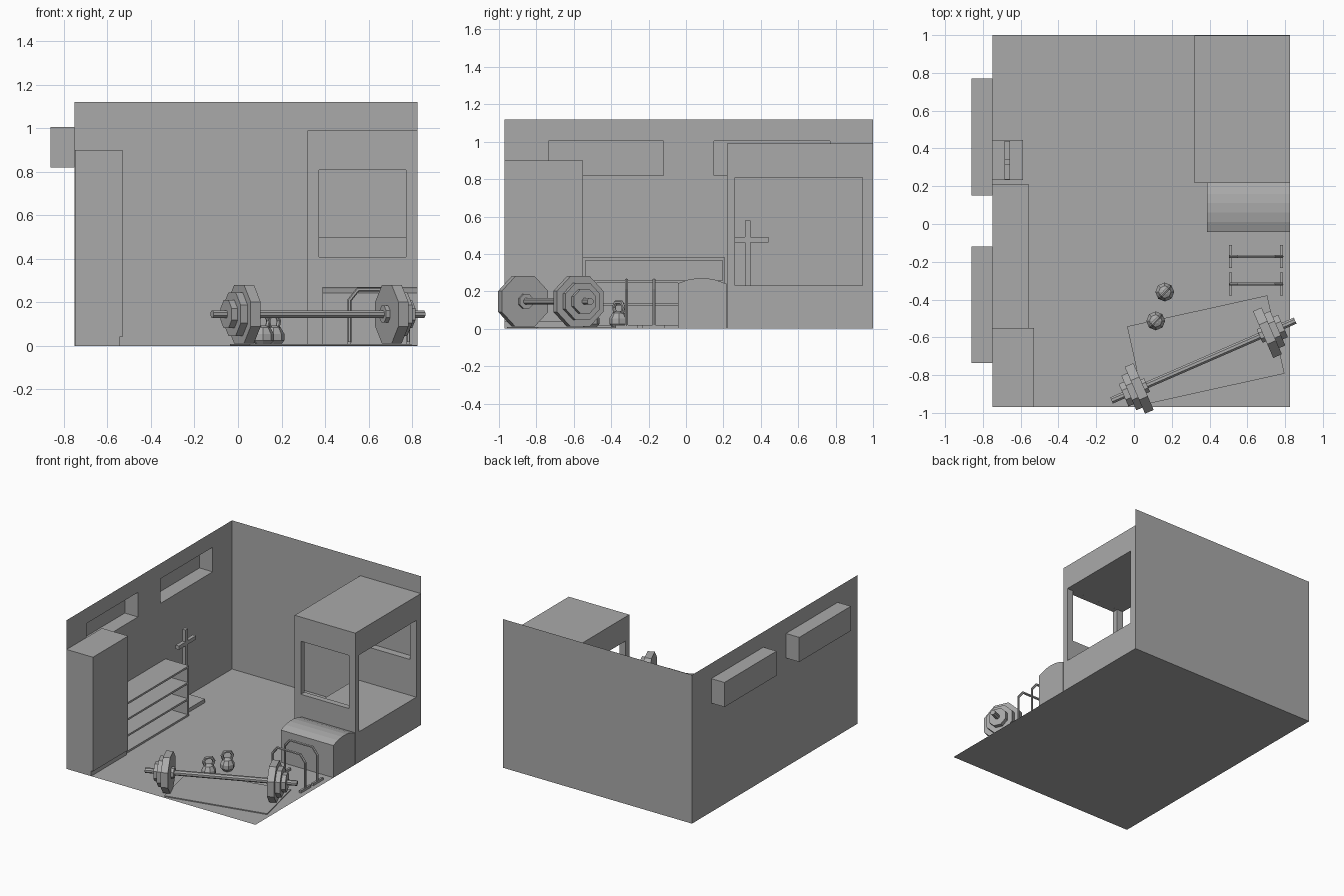
import bpy, bmesh, math
from mathutils import Vector, Matrix

if "Cube" in bpy.data.objects:
    bpy.data.objects.remove(bpy.data.objects["Cube"])

GREY = bpy.data.materials.new("plain_grey")
GREY.diffuse_color = (0.4, 0.4, 0.4, 1)
GREY.use_nodes = True
GREY.node_tree.nodes["Principled BSDF"].inputs["Base Color"].default_value = GREY.diffuse_color


def finish(name, bm, recalc=True):
    if recalc:
        bmesh.ops.recalc_face_normals(bm, faces=bm.faces[:])
    me = bpy.data.meshes.new(name)
    bm.to_mesh(me)
    bm.free()
    me.materials.append(GREY)
    ob = bpy.data.objects.new(name, me)
    bpy.context.collection.objects.link(ob)
    return ob


def add_box(bm, x, y, z):
    size = (x[1] - x[0], y[1] - y[0], z[1] - z[0])
    mid = Vector((sum(x) / 2, sum(y) / 2, sum(z) / 2))
    bmesh.ops.create_cube(bm, size=1, matrix=Matrix.Translation(mid) @ Matrix.Diagonal((*size, 1)))


def boxes(name, *items):
    bm = bmesh.new()
    for it in items:
        add_box(bm, *it)
    return finish(name, bm)


def prism(name, profile, offset):
    """Close a 3D outline and sweep it along offset."""
    bm = bmesh.new()
    face = bm.faces.new([bm.verts.new(p) for p in profile])
    out = bmesh.ops.extrude_face_region(bm, geom=[face])
    bmesh.ops.translate(bm, vec=offset, verts=[v for v in out["geom"] if isinstance(v, bmesh.types.BMVert)])
    return finish(name, bm)


def tube(bm, pts, r, sides=6):
    """Mitred tube through a planar path."""
    pts = [Vector(p) for p in pts]
    dirs = [(b - a).normalized() for a, b in zip(pts, pts[1:])]
    side = dirs[0].cross(dirs[-1] if len(dirs) > 2 and dirs[0].cross(dirs[1]).length < 1e-4 else
                         (dirs[1] if len(dirs) > 1 else dirs[0].orthogonal()))
    side.normalize()
    rings = []
    for i, p in enumerate(pts):
        a, b = dirs[max(i - 1, 0)], dirs[min(i, len(dirs) - 1)]
        t = (a + b).normalized()
        up = t.cross(side) / max(t.dot(a), 0.3)
        rings.append([bm.verts.new(p + r * (math.cos(w) * side + math.sin(w) * up))
                      for w in (2 * math.pi * (k + 0.5) / sides for k in range(sides))])
    for A, B in zip(rings, rings[1:]):
        for k in range(sides):
            bm.faces.new((A[k], A[(k + 1) % sides], B[(k + 1) % sides], B[k]))
    bm.faces.new(rings[0])
    bm.faces.new(rings[-1])


X0, X1, Y0, Y1, H = -0.75, 0.825, -0.97, 1.0, 1.12

# Floor and back wall sheets
bm = bmesh.new()
bm.faces.new([bm.verts.new(p) for p in ((X0, Y0, 0), (X1, Y0, 0), (X1, Y1, 0), (X0, Y1, 0))])
finish("floor", bm, False)
bm = bmesh.new()
bm.faces.new([bm.verts.new(p) for p in ((X0, Y1, 0), (X1, Y1, 0), (X1, Y1, H), (X0, Y1, H))])
finish("back_wall", bm, False)

# Left wall with two window niches pushed outwards
bm = bmesh.new()
ys, zs = (Y0, -0.735, -0.12, 0.15, 0.77, Y1), (0, 0.82, 1.005, H)
grid = [[bm.verts.new((X0, y, z)) for z in zs] for y in ys]
niches = []
for i in range(5):
    for j in range(3):
        f = bm.faces.new((grid[i][j], grid[i + 1][j], grid[i + 1][j + 1], grid[i][j + 1]))
        if j == 1 and i in (1, 3):
            niches.append(f)
for f in niches:
    vs = f.verts[:]
    bm.faces.remove(f)
    out = [bm.verts.new(v.co + Vector((-0.11, 0, 0))) for v in vs]
    bm.faces.new(out)
    for k in range(4):
        n = (k + 1) % 4
        bm.faces.new((vs[k], vs[n], out[n], out[k]))
finish("left_wall", bm, False)

# Tall locker with a recessed plinth
prism("locker", [(-0.749, Y0, 0), (-0.545, Y0, 0), (-0.545, Y0, 0.04), (-0.53, Y0, 0.04),
                 (-0.53, Y0, 0.9), (-0.749, Y0, 0.9)], (0, 0.42, 0))

# Low open shelving
T = 0.014
boxes("shelving", *[((-0.749, -0.555), (-0.55 + T, 0.208 - T), (z, z + T)) for z in (0.002, 0.123, 0.245, 0.366)],
      *[((-0.749, -0.555), (y, y + T), (0.002, 0.38)) for y in (-0.55, 0.208 - T)])

# Cross-shaped stand on a square base
boxes("stand_base", ((-0.749, -0.588), (0.232, 0.446), (0.002, 0.03)))
boxes("stand_cross", ((-0.685, -0.657), (0.315, 0.345), (0.03, 0.58)),
      ((-0.685, -0.657), (0.235, 0.315), (0.462, 0.49)), ((-0.685, -0.657), (0.345, 0.44), (0.462, 0.49)))

# Booth: solid block with openings cut through sides, front and back
booth = boxes("booth", ((0.32, X1), (0.218, 0.999), (0.001, 0.99)))
cuts = [((0.2, 1.0), (0.262, 0.945), (0.23, 0.808)),
        ((0.372, 0.772), (0.1, 0.5), (0.408, 0.8079)),
        ((0.372, 0.772), (0.8, 1.1), (0.5, 0.8079))]
for c in cuts:
    cutter = boxes("booth_cutter", c)
    mod = booth.modifiers.new("opening", "BOOLEAN")
    mod.operation, mod.object, mod.solver = "DIFFERENCE", cutter, "EXACT"
    bpy.context.view_layer.objects.active = booth
    bpy.ops.object.modifier_apply(modifier=mod.name)
    bpy.data.objects.remove(cutter)

# Padded step with a rounded top
top = [(0.217, 0.24), (0.16, 0.261), (0.11, 0.27), (0.06, 0.27), (0.01, 0.262), (-0.043, 0.243)]
prism("padded_step", [(0.387, -0.043, 0.001), (0.387, 0.217, 0.001)] + [(0.387, y, z) for y, z in top],
      (X1 - 0.387, 0, 0))

# Two parallel-bar frames
for n, y in enumerate((-0.172, -0.318)):
    bm = bmesh.new()
    a, b = 0.512, 0.782
    tube(bm, [(a, y, 0.015), (a, y, 0.21), (a + 0.04, y, 0.26), (b - 0.04, y, 0.26), (b, y, 0.21), (b, y, 0.015)], 0.009)
    for x in (a, b):
        add_box(bm, (x - 0.008, x + 0.008), (y - 0.06, y + 0.06), (0.002, 0.02))
    finish(f"bar_frame_{n + 1}", bm)

# Kettlebells: faceted ball with a bent handle
for n, (x, y) in enumerate(((0.163, -0.36), (0.115, -0.513))):
    bm = bmesh.new()
    rings = [(0.03, 0.002), (0.05, 0.025), (0.05, 0.055), (0.033, 0.085), (0.014, 0.094)]
    loops = [[bm.verts.new((r * math.cos(k * math.pi / 4), r * math.sin(k * math.pi / 4), z)) for k in range(8)]
             for r, z in rings]
    for A, B in zip(loops, loops[1:]):
        for k in range(8):
            bm.faces.new((A[k], A[(k + 1) % 8], B[(k + 1) % 8], B[k]))
    bm.faces.new(loops[0])
    bm.faces.new(loops[-1])
    tube(bm, [(-0.025, 0, 0.08), (-0.036, 0, 0.115), (-0.022, 0, 0.14), (0.022, 0, 0.14), (0.036, 0, 0.115),
              (0.025, 0, 0.08)], 0.01)
    bmesh.ops.transform(bm, matrix=Matrix.Translation((x, y, 0)) @ Matrix.Rotation(0.8, 4, "Z"), verts=bm.verts[:])
    finish(f"kettlebell_{n + 1}", bm)

# Barbell lying across the mat, mirrored stacks of octagonal plates
place = Matrix.Translation((0.367, -0.723, 0.146)) @ Matrix.Rotation(math.radians(23.5), 4, "Z")


def disc(bm, a, b, r, sides=8):
    m = place @ Matrix.Translation(((a + b) / 2, 0, 0)) @ Matrix.Rotation(math.pi / 2, 4, "Y") \
        @ Matrix.Rotation(math.pi / sides, 4, "Z")
    bmesh.ops.create_cone(bm, cap_ends=True, segments=sides, radius1=r, radius2=r, depth=b - a, matrix=m)


bm = bmesh.new()
disc(bm, -0.53, 0.53, 0.019)
finish("barbell_bar", bm)
for s, side in ((-1, "left"), (1, "right")):
    for part, a, b, r in (("collar", 0.325, 0.345, 0.042), ("large_plate", 0.345, 0.395, 0.146),
                          ("medium_plate", 0.395, 0.43, 0.108), ("small_plate", 0.43, 0.46, 0.07)):
        bm = bmesh.new()
        disc(bm, min(s * a, s * b), max(s * a, s * b), r)
        finish(f"{side}_{part}", bm)

# Thin exercise mat, slightly turned
mat = boxes("floor_mat", ((-0.38, 0.38), (-0.212, 0.212), (0.001, 0.008)))
mat.location = (0.38, -0.667, 0)
mat.rotation_euler.z = math.radians(12.5)
